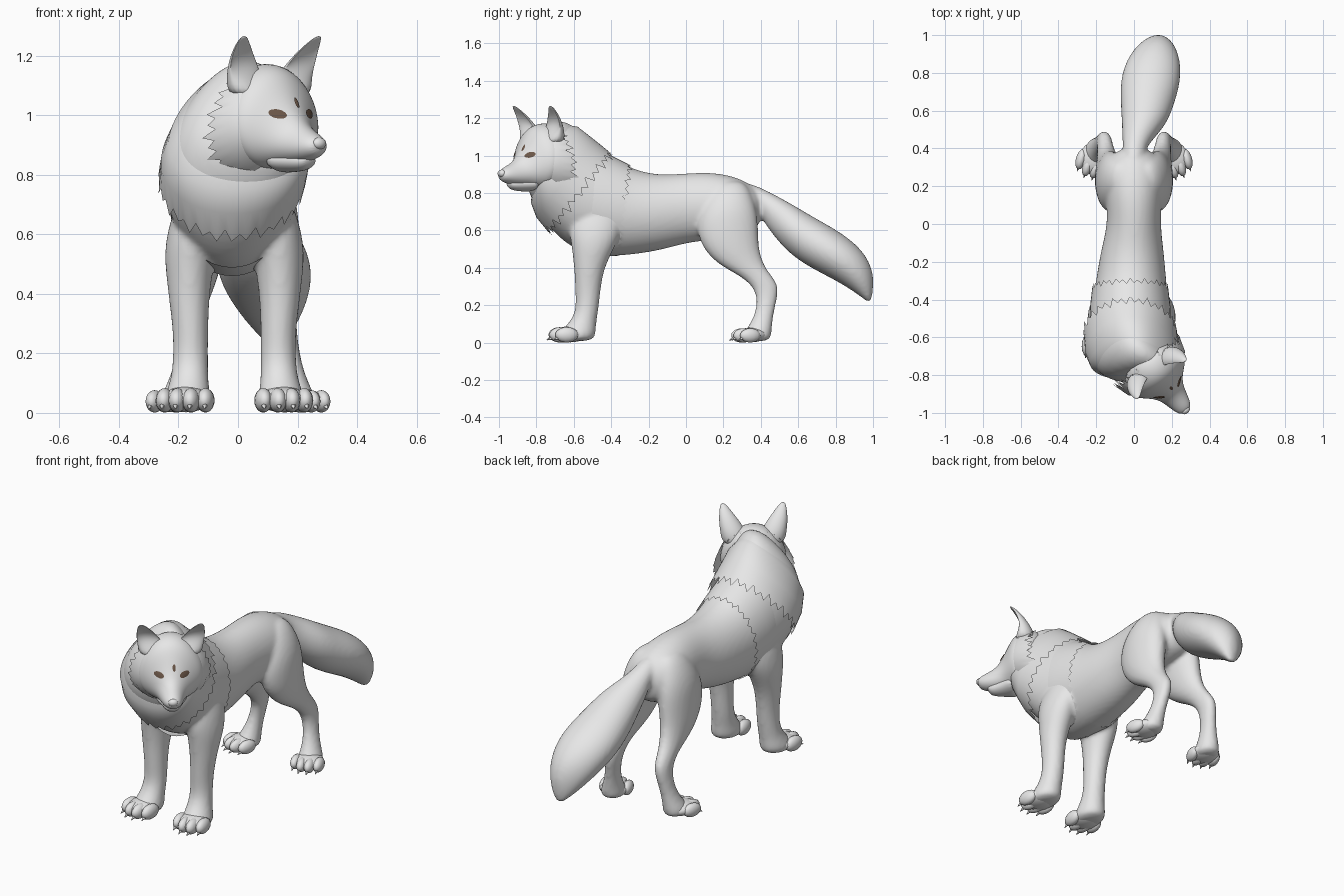
import bpy, bmesh, math
from mathutils import Matrix, Vector

if "Cube" in bpy.data.objects:
    bpy.data.objects.remove(bpy.data.objects["Cube"], do_unlink=True)


def material(name, rgb):
    m = bpy.data.materials.new(name)
    m.use_nodes = True
    m.diffuse_color = (*rgb, 1)
    bsdf = next(n for n in m.node_tree.nodes if n.type == 'BSDF_PRINCIPLED')
    bsdf.inputs["Base Color"].default_value = (*rgb, 1)
    bsdf.inputs["Roughness"].default_value = 0.8
    return m


FUR = material("grey fur", (0.8, 0.8, 0.8))
EYE = material("brown eye", (0.15, 0.095, 0.065))
HEAD = Matrix.Translation((0.12, -0.79, 0)) @ Matrix.Rotation(math.radians(38), 4, 'Z')


def finish(name, bm, mat=FUR, subdiv=0, matrix=None):
    bmesh.ops.recalc_face_normals(bm, faces=bm.faces)
    me = bpy.data.meshes.new(name)
    bm.to_mesh(me)
    bm.free()
    me.materials.append(mat)
    for p in me.polygons:
        p.use_smooth = True
    ob = bpy.data.objects.new(name, me)
    bpy.context.collection.objects.link(ob)
    if matrix:
        ob.matrix_world = matrix
    if subdiv:
        mod = ob.modifiers.new("smooth", 'SUBSURF')
        mod.levels = mod.render_levels = subdiv
    return ob


def skin(rings, caps=True, bm=None):
    bm = bm or bmesh.new()
    loops = [[bm.verts.new(p) for p in ring] for ring in rings]
    n = len(loops[0])
    for a, b in zip(loops, loops[1:]):
        for i in range(n):
            j = (i + 1) % n
            bm.faces.new((a[i], a[j], b[j], b[i]))
    if caps:
        bm.faces.new(loops[0])
        bm.faces.new(loops[-1])
    return bm


def upright_ring(r, n=16):
    # section spanned by a top and a bottom point in the yz plane;
    # the optional last value narrows the top and widens the bottom
    ty, tz, by, bz, cx, hw = r[:6]
    taper = r[6] if len(r) > 6 else 0
    top, bottom = Vector((cx, ty, tz)), Vector((cx, by, bz))
    mid, half = (top + bottom) / 2, (top - bottom) / 2
    pts = []
    for i in range(n):
        a = math.tau * i / n
        width = hw * math.cos(a) * (1 - taper * math.sin(a))
        pts.append(mid + half * math.sin(a) + Vector((width, 0, 0)))
    return pts


def flat_ring(r, side=1, shift=0, cup=1.0, n=16):
    # horizontal section; cup < 0 dents the front side
    x, y, z, hx, hy = r
    pts = []
    for i in range(n):
        a = math.tau * i / n
        dy = hy * math.sin(a)
        pts.append(Vector((side * (x + hx * math.cos(a)) + shift,
                           y + (dy if dy > 0 else dy * cup), z)))
    return pts


def trunk(name, rows, matrix=None):
    return finish(name, skin([upright_ring(r) for r in rows]), FUR, 2, matrix)


def fur_shell(name, rows, depth, matrix=None, n=64):
    # open shell whose last ring is a jagged hem
    rings = [upright_ring(r, n) for r in rows]
    flow = [(b - a).normalized() for a, b in zip(rings[-2], rings[-1])]
    for i in range(n):
        rings[-1][i] += flow[i] * depth * ((-1) ** i + 0.5 * math.sin(i * 1.7))
    return finish(name, skin(rings, False), FUR, 0, matrix)


# Body and neck
body = skin([upright_ring(r) for r in [
    (.40, .78, .40, .66, 0, .06), (.36, .845, .38, .60, 0, .125),
    (.25, .897, .25, .56, 0, .16), (.12, .917, .10, .54, 0, .15),
    (-.02, .907, 0, .53, 0, .143), (-.15, .90, -.15, .485, -.01, .172),
    (-.28, .93, -.33, .46, -.015, .19), (-.36, .98, -.47, .455, -.02, .207),
    (-.45, 1.035, -.60, .49, -.02, .225, .05), (-.52, 1.095, -.72, .59, -.02, .235, .2),
    (-.60, 1.17, -.81, .72, 0, .225, .33), (-.68, 1.20, -.845, .81, .035, .205, .33),
    (-.77, 1.15, -.855, .87, .07, .16, .25)]])

# Tail, joined to the body
skin([upright_ring(r) for r in [
    (.30, .87, .32, .74, 0, .05), (.40, .83, .37, .73, 0, .058),
    (.48, .79, .41, .65, .015, .078), (.58, .735, .49, .54, .055, .122),
    (.68, .675, .58, .45, .07, .143), (.78, .62, .70, .38, .085, .163),
    (.88, .555, .82, .32, .10, .152), (.955, .48, .92, .255, .115, .11),
    (.995, .40, .97, .215, .125, .06), (1.005, .32, .99, .21, .13, .02)]], bm=body)

# Legs, joined to the body
front_rows = [
    (.09, -.47, .80, .05, .09), (.12, -.475, .70, .08, .135),
    (.142, -.485, .60, .088, .145), (.15, -.495, .52, .087, .12),
    (.152, -.508, .45, .077, .097), (.152, -.52, .37, .068, .077),
    (.147, -.525, .27, .06, .068), (.147, -.528, .17, .06, .06),
    (.152, -.555, .10, .066, .075), (.158, -.58, .055, .08, .10),
    (.158, -.59, .005, .08, .10)]
hind_rows = [
    (.06, .24, .87, .045, .07), (.09, .235, .80, .075, .115),
    (.108, .225, .71, .092, .155), (.118, .22, .62, .09, .17),
    (.13, .235, .51, .08, .155), (.14, .29, .42, .062, .125),
    (.15, .37, .36, .046, .088), (.155, .425, .305, .042, .073),
    (.163, .435, .24, .039, .055), (.177, .42, .16, .039, .05),
    (.19, .40, .095, .05, .062), (.2, .38, .05, .065, .078),
    (.2, .375, .005, .065, .078)]
for side in (1, -1):
    skin([flat_ring(r, side, -.012) for r in front_rows], bm=body)
    skin([flat_ring(r, side) for r in hind_rows], bm=body)
body = finish("body_with_legs_and_tail", body, FUR, 2)
weld = body.modifiers.new("weld", 'REMESH')
weld.mode = 'VOXEL'
weld.voxel_size = 0.012
weld.use_smooth_shade = True
relax = body.modifiers.new("relax", 'SMOOTH')
relax.factor = 0.5
relax.iterations = 5

# Mane layers
fur_shell("shoulder_fur", [
    (-.46, 1.03, -.60, .49, -.02, .215), (-.39, .995, -.49, .46, -.02, .213),
    (-.30, .95, -.36, .465, -.02, .2)], .012)
fur_shell("neck_ruff", [
    (-.64, 1.165, -.82, .82, .02, .20, .33), (-.58, 1.155, -.83, .75, .005, .23, .28),
    (-.49, 1.085, -.80, .67, -.01, .245, .17), (-.40, 1.012, -.735, .59, -.02, .247, .05)], .02)

# Head, built facing forward and turned by its matrix
head = trunk("head", [
    (.14, 1.15, .10, .85, 0, .13), (.05, 1.185, .03, .81, 0, .18, .08),
    (-.03, 1.165, -.02, .81, 0, .178, .15), (-.07, 1.115, -.05, .82, 0, .143, .15),
    (-.105, 1.045, -.09, .83, 0, .098, .15), (-.145, .98, -.125, .835, 0, .073, .15),
    (-.20, .95, -.18, .843, 0, .059, .1), (-.24, .932, -.225, .855, 0, .046),
    (-.262, .91, -.252, .87, 0, .026)], HEAD)
trunk("lower_jaw", [
    (-.04, .90, -.04, .805, 0, .10), (-.10, .89, -.09, .807, 0, .07),
    (-.15, .88, -.14, .81, 0, .05), (-.19, .87, -.18, .817, 0, .036),
    (-.205, .86, -.198, .835, 0, .02)], HEAD)
fur_shell("cheek_ruff", [
    (-.055, 1.09, -.04, .85, 0, .145, .12), (0, 1.165, 0, .80, 0, .188, .15),
    (.06, 1.165, .09, .77, 0, .212, .15)], .02, HEAD)

bm = bmesh.new()
bmesh.ops.create_uvsphere(bm, u_segments=16, v_segments=10, radius=1,
                          matrix=Matrix.LocRotScale((0, -.248, .905), None, (.026, .019, .02)))
finish("nose", bm, FUR, 0, HEAD)

bpy.context.view_layer.update()
solid_head = head.evaluated_get(bpy.context.evaluated_depsgraph_get())


def face_plate(name, x, z, rx, rz, slant=0):
    # thin almond plate laid on the face
    bm = bmesh.new()
    outline = []
    for i in range(12):
        a = math.tau * i / 12
        dx = rx * math.cos(a)
        start = Vector((x + dx, -1, z + rz * math.sin(a) + slant * dx))
        hit, point, normal, _ = solid_head.ray_cast(start, Vector((0, 1, 0)))
        if hit:
            outline.append(bm.verts.new(point + normal * .004))
    hub = bm.verts.new(sum((v.co for v in outline), Vector()) / len(outline)
                       + Vector((0, -.004, 0)))
    for a, b in zip(outline, outline[1:] + outline[:1]):
        bm.faces.new((hub, a, b))
    finish(name, bm, EYE, 0, HEAD)


face_plate("brow_mark", .012, 1.04, .008, .018)

for side, label in ((1, "left"), (-1, "right")):
    face_plate(label + "_eye", side * .066, 1.003, .026, .016, side * .12)

    # Ears with a hollow front
    rows = [(.098, .02, 1.06, .068, .06), (.105, .02, 1.12, .07, .058),
            (.122, .005, 1.17, .06, .048), (.143, -.015, 1.222, .038, .03),
            (.16, -.045, 1.268, .012, .01)]
    finish(label + "_ear", skin([flat_ring(r, side, 0, c) for r, c in
                                 zip(rows, (1, .5, -.2, -.2, 1))]), FUR, 2, HEAD)

    # Paws: pad, four toes and claws
    for place, x, y, yaw, size in (("front", side * .16 - .012, -.59, 6, 1),
                                   ("hind", side * .205, .375, 16, .92)):
        bm = bmesh.new()
        base = (Matrix.Translation((x, y, 0))
                @ Matrix.Rotation(math.radians(side * yaw), 4, 'Z') @ Matrix.Scale(size, 4))
        balls = [((0, -.03, .045), (.085, .095, .043))]
        for k in (-1.5, -.5, .5, 1.5):
            ahead = -.082 if abs(k) < 1 else -.055
            balls.append(((k * .046, ahead, .042), (.03, .062, .041)))
            claw = (Matrix.Translation((k * .048, ahead - .06, .02))
                    @ Matrix.Rotation(math.radians(115), 4, 'X'))
            bmesh.ops.create_cone(bm, segments=8, radius1=.01, radius2=.001, depth=.03,
                                  cap_ends=True, matrix=base @ claw)
        for loc, scale in balls:
            bmesh.ops.create_uvsphere(bm, u_segments=14, v_segments=10, radius=1,
                                      matrix=base @ Matrix.LocRotScale(loc, None, scale))
        finish(label + "_" + place + "_paw", bm)
